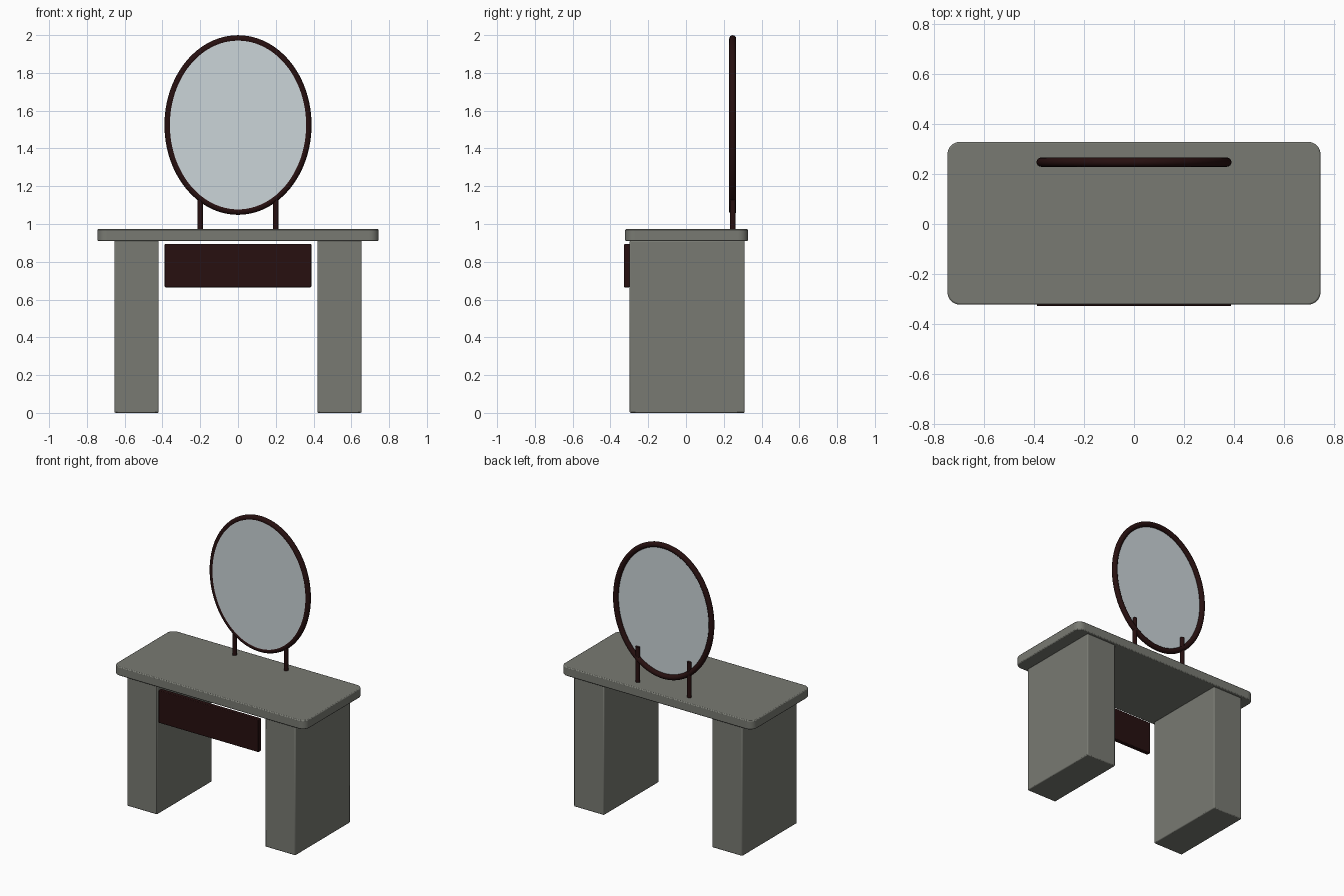
import bpy
import math

cube = bpy.data.objects.get("Cube")
if cube:
    bpy.data.objects.remove(cube, do_unlink=True)


def material(name, rgb):
    mat = bpy.data.materials.new(name)
    mat.use_nodes = True
    mat.diffuse_color = (*rgb, 1)
    mat.node_tree.nodes["Principled BSDF"].inputs["Base Color"].default_value = (*rgb, 1)
    return mat


GREY = material("warm grey paint", (0.19, 0.195, 0.17))
DARK = material("dark brown wood", (0.02, 0.005, 0.005))
GLASS = material("silver mirror", (0.60, 0.66, 0.69))


def finish(obj, name, mat):
    obj.name = name
    obj.data.materials.append(mat)
    bpy.ops.object.shade_smooth_by_angle(angle=math.radians(35))
    return obj


def box(name, low, high, mat, bevel=0.006):
    """Axis-aligned box between two corners, with softened edges."""
    centre = [(a + b) / 2 for a, b in zip(low, high)]
    bpy.ops.mesh.primitive_cube_add(size=1, location=centre)
    obj = bpy.context.object
    obj.scale = [b - a for a, b in zip(low, high)]
    bpy.ops.object.transform_apply(location=False, rotation=False, scale=True)
    finish(obj, name, mat)
    if bevel:
        mod = obj.modifiers.new("soft edges", "BEVEL")
        mod.width = bevel
        mod.segments = 2
    return obj


# Table top: round the four vertical corners, then soften the rims
top = box("table_top", (-0.745, -0.322, 0.91), (0.745, 0.328, 0.973), GREY, 0)
weights = top.data.attributes.new("bevel_weight_edge", "FLOAT", "EDGE")
for edge in top.data.edges:
    a, b = (top.data.vertices[i].co for i in edge.vertices)
    weights.data[edge.index].value = 1.0 if abs(a.z - b.z) > 0.01 else 0.0
corners = top.modifiers.new("round corners", "BEVEL")
corners.limit_method = "WEIGHT"
corners.width = 0.05
corners.segments = 8
rim = top.modifiers.new("soft rim", "BEVEL")
rim.limit_method = "ANGLE"
rim.angle_limit = math.radians(40)
rim.width = 0.006
rim.segments = 2

# Side legs and mirror posts
MIRROR_Y = 0.247
for side, s in (("left", 1), ("right", -1)):
    x1, x2 = sorted((s * 0.42, s * 0.654))
    box(side + "_leg", (x1, -0.298, 0), (x2, 0.31, 0.912), GREY)
    bpy.ops.mesh.primitive_cylinder_add(vertices=24, radius=0.015, depth=0.25,
                                        location=(s * 0.2, MIRROR_Y + 0.001, 1.095))
    finish(bpy.context.object, side + "_mirror_post", DARK)

# Drawer front
box("drawer_front", (-0.388, -0.328, 0.665), (0.388, -0.298, 0.894), DARK, 0.004)

# Oval mirror frame: an elliptical path with a round section
HALF_W, HALF_H, TUBE, MIRROR_Z = 0.371, 0.457, 0.0185, 1.524
STEPS, RING = 96, 16
verts, faces = [], []
for i in range(STEPS):
    t = math.tau * i / STEPS
    c, s = math.cos(t), math.sin(t)
    nx, nz = HALF_H * c, HALF_W * s
    length = math.hypot(nx, nz)
    for j in range(RING):
        p = math.tau * j / RING
        out = TUBE * math.cos(p) / length
        verts.append((HALF_W * c + nx * out, TUBE * math.sin(p), HALF_H * s + nz * out))
        k, m = (i + 1) % STEPS, (j + 1) % RING
        faces.append((i * RING + j, i * RING + m, k * RING + m, k * RING + j))
mesh = bpy.data.meshes.new("mirror_frame")
mesh.from_pydata(verts, [], faces)
frame = bpy.data.objects.new("mirror_frame", mesh)
bpy.context.collection.objects.link(frame)
frame.location = (0, MIRROR_Y, MIRROR_Z)
bpy.ops.object.select_all(action="DESELECT")
frame.select_set(True)
bpy.context.view_layer.objects.active = frame
bpy.ops.object.mode_set(mode="EDIT")
bpy.ops.mesh.select_all(action="SELECT")
bpy.ops.mesh.normals_make_consistent(inside=False)
bpy.ops.object.mode_set(mode="OBJECT")
finish(frame, "mirror_frame", DARK)

# Mirror glass, set towards the front of the frame
bpy.ops.mesh.primitive_cylinder_add(vertices=96, radius=1, depth=0.01,
                                    location=(0, 0.237, MIRROR_Z),
                                    rotation=(math.pi / 2, 0, 0))
glass = bpy.context.object
glass.scale = (HALF_W, HALF_H, 1)
bpy.ops.object.transform_apply(location=False, rotation=True, scale=True)
finish(glass, "mirror_glass", GLASS)
